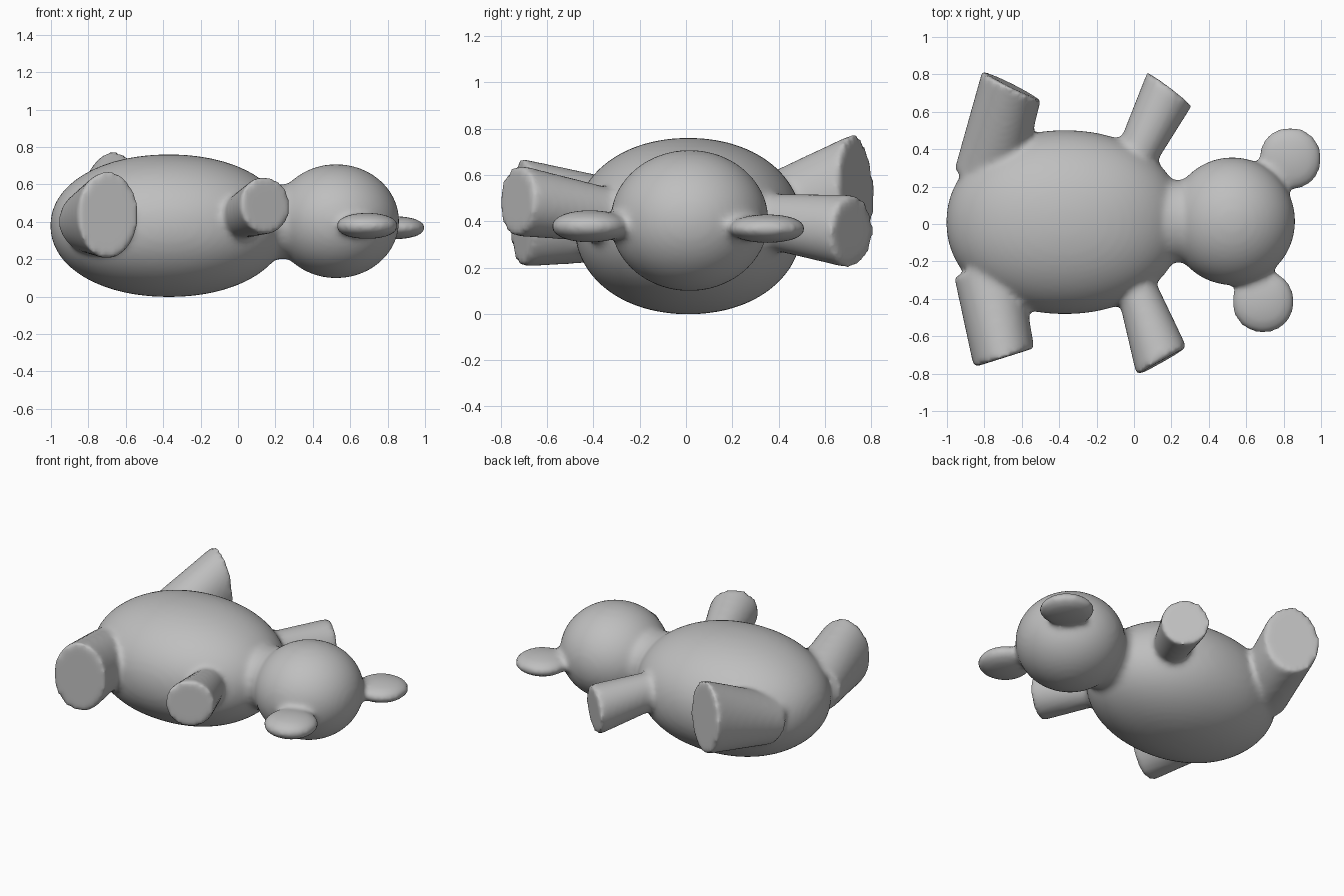
import bpy, bmesh, math
from mathutils import Vector, Matrix

if "Cube" in bpy.data.objects:
    bpy.data.objects.remove(bpy.data.objects["Cube"])

bm = bmesh.new()


def blob(center, radii, power=2.0):
    """Ellipsoid, slightly boxy when power is above 2."""
    verts = bmesh.ops.create_uvsphere(bm, u_segments=64, v_segments=32, radius=1)["verts"]
    for v in verts:
        norm = sum(abs(c) ** power for c in v.co) ** (1 / power)
        v.co = Vector(center) + Vector([c / norm * r for c, r in zip(v.co, radii)])


def limb(start, r_start, end, r_end, facing=None, sides=40):
    """Tapered oval tube; facing is the direction of its flat end."""
    start, end = Vector(start), Vector(end)
    axis = (end - start).normalized()
    rings = []
    for center, (rw, rh), n in ((start, r_start, axis),
                                (end, r_end, Vector(facing or axis).normalized())):
        side = n.cross(Vector((0, 0, 1))).normalized()
        up = side.cross(n)
        rings.append([bm.verts.new(center + side * rw * math.cos(a) + up * rh * math.sin(a))
                      for a in (2 * math.pi * i / sides for i in range(sides))])
    a, b = rings
    for i in range(sides):
        j = (i + 1) % sides
        bm.faces.new((a[i], a[j], b[j], b[i]))
    bm.faces.new(a[::-1])
    bm.faces.new(b)


# Torso, head and neck
blob((-0.37, 0.01, 0.379), (0.634, 0.492, 0.381), 2.1)
blob((0.525, 0.015, 0.403), (0.337, 0.342, 0.305))
limb((0.05, 0.015, 0.4), (0.22, 0.2), (0.4, 0.015, 0.4), (0.22, 0.2))

# Ears, each with a short stalk to the head
for x, y, z, rz in ((0.835, 0.35, 0.368, 0.062), (0.69, -0.415, 0.378, 0.07)):
    blob((x, y, z), (0.167, 0.167, rz), 2.1)
    limb((0.525, 0.015, z), (0.1, 0.05), (x, y, z), (0.1, 0.05))

# Arms
limb((0.02, -0.36, 0.43), (0.11, 0.12), (0.148, -0.735, 0.49), (0.155, 0.155), (0.49, -0.87, 0.05))
limb((0.01, 0.36, 0.40), (0.11, 0.12), (0.19, 0.722, 0.355), (0.15, 0.16), (0.6, 0.79, -0.05))

# Legs
limb((-0.785, -0.25, 0.40), (0.18, 0.17), (-0.695, -0.715, 0.437), (0.17, 0.235), (0.3, -0.95, 0))
limb((-0.785, 0.25, 0.38), (0.18, 0.16), (-0.655, 0.74, 0.54), (0.175, 0.24), (0.45, 0.9, 0.05))

bmesh.ops.recalc_face_normals(bm, faces=bm.faces)
mesh = bpy.data.meshes.new("toy_bear")
bm.to_mesh(mesh)
bm.free()
bear = bpy.data.objects.new("toy_bear", mesh)
bpy.context.collection.objects.link(bear)

# Fuse the parts and soften the joins
remesh = bear.modifiers.new("fuse", "REMESH")
remesh.mode = "VOXEL"
remesh.voxel_size = 0.018
remesh.use_smooth_shade = True
soften = bear.modifiers.new("soften", "SMOOTH")
soften.factor = 0.5
soften.iterations = 10

grey = bpy.data.materials.new("plain_grey")
grey.diffuse_color = (0.52, 0.52, 0.52, 1)
grey.use_nodes = True
grey.node_tree.nodes["Principled BSDF"].inputs["Base Color"].default_value = grey.diffuse_color
mesh.materials.append(grey)
for p in mesh.polygons:
    p.use_smooth = True
